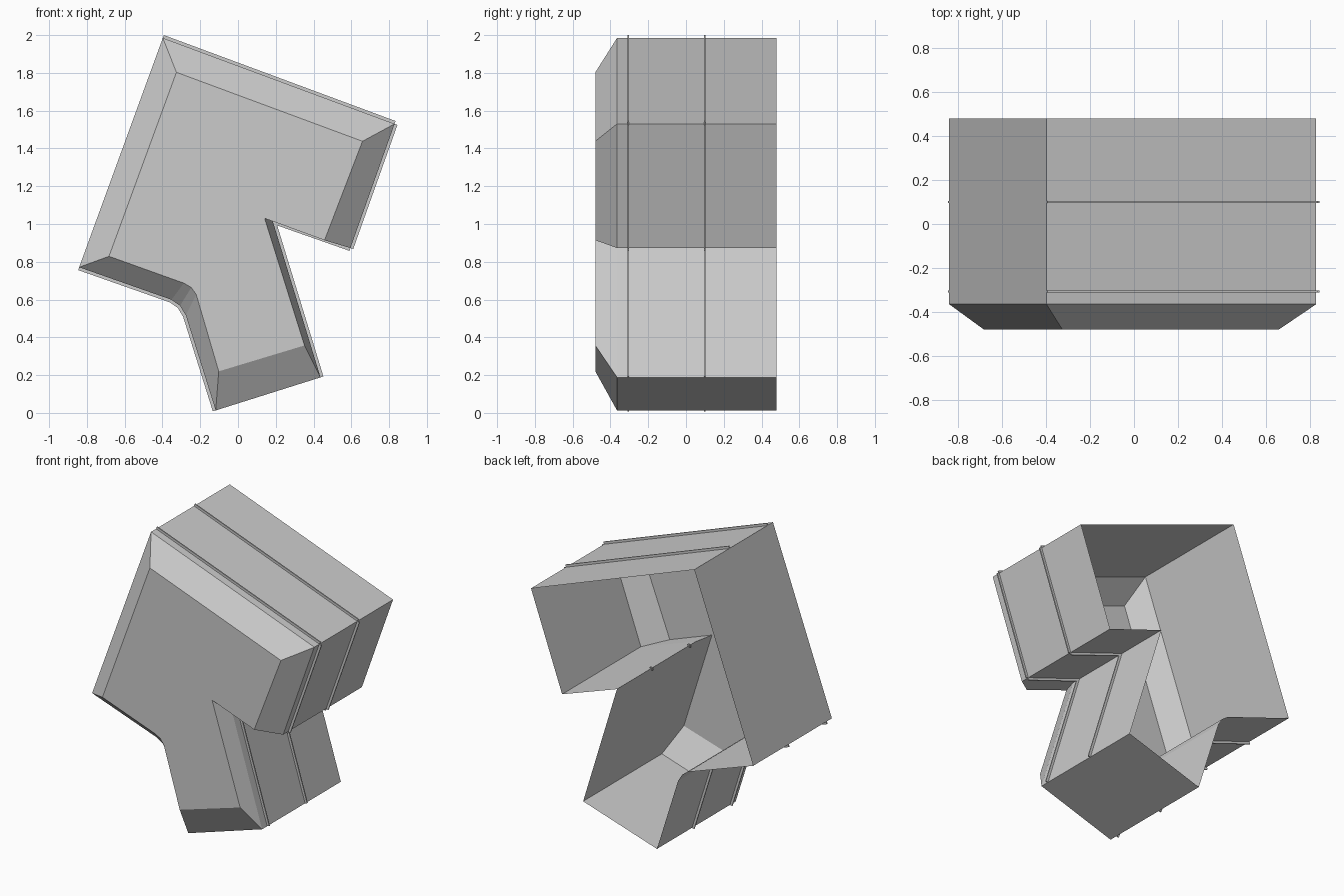
import bpy
import bmesh
from mathutils import Vector

if "Cube" in bpy.data.objects:
    bpy.data.objects.remove(bpy.data.objects["Cube"])

# One plain grey for everything
grey = bpy.data.materials.new("light grey")
grey.diffuse_color = (0.6, 0.6, 0.6, 1.0)
grey.use_nodes = True
grey.node_tree.nodes["Principled BSDF"].inputs["Base Color"].default_value = grey.diffuse_color

# Outer outline (x, z), clockwise seen from the front
OUTER = [(-0.398, 1.985), (0.829, 1.53), (0.595, 0.873), (0.183, 1.018),
         (0.437, 0.188), (-0.118, 0.013),
         (-0.276, 0.516), (-0.307, 0.567), (-0.352, 0.599),
         (-0.841, 0.771)]
# Matching outline of the smaller front panel
FRONT = [(-0.326, 1.803), (0.659, 1.438), (0.458, 0.914), (0.141, 1.03),
         (0.352, 0.357), (-0.102, 0.22),
         (-0.221, 0.626), (-0.247, 0.664), (-0.287, 0.687),
         (-0.683, 0.829)]
Y_FRONT, Y_BEVEL, Y_BACK = -0.48, -0.365, 0.48


def finish(bm, name):
    mesh = bpy.data.meshes.new(name)
    bm.to_mesh(mesh)
    bm.free()
    mesh.materials.append(grey)
    obj = bpy.data.objects.new(name, mesh)
    bpy.context.collection.objects.link(obj)
    return obj


# Shell: front panel, sloping rim and straight walls, open at the back
bm = bmesh.new()
rings = [[bm.verts.new((x, y, z)) for x, z in outline]
         for outline, y in ((FRONT, Y_FRONT), (OUTER, Y_BEVEL), (OUTER, Y_BACK))]
bm.faces.new(rings[0][::-1])
for near, far in zip(rings, rings[1:]):
    for i in range(len(near)):
        j = (i + 1) % len(near)
        bm.faces.new((near[i], near[j], far[j], far[i]))
finish(bm, "open_shell")


# Thin raised ribs along the walls; the foot and the left wall stay plain
def rib_band(name, y, width=0.008, height=0.016):
    bm = bmesh.new()
    for i in range(len(OUTER) - 1):
        if i == 4:          # plain foot
            continue
        p, q = Vector(OUTER[i]), Vector(OUTER[i + 1])
        d = (q - p).normalized()
        out = Vector((-d.y, d.x)) * height
        section = [p, p + out, q + out, q]
        a, b = [[bm.verts.new((v.x, yy, v.y)) for v in section]
                for yy in (y - width / 2, y + width / 2)]
        bm.faces.new(a)
        bm.faces.new(b[::-1])
        for k in range(4):
            m = (k + 1) % 4
            bm.faces.new((a[k], b[k], b[m], a[m]))
    bmesh.ops.recalc_face_normals(bm, faces=bm.faces)
    return finish(bm, name)


rib_band("front_rib", -0.307)
rib_band("middle_rib", 0.10)
